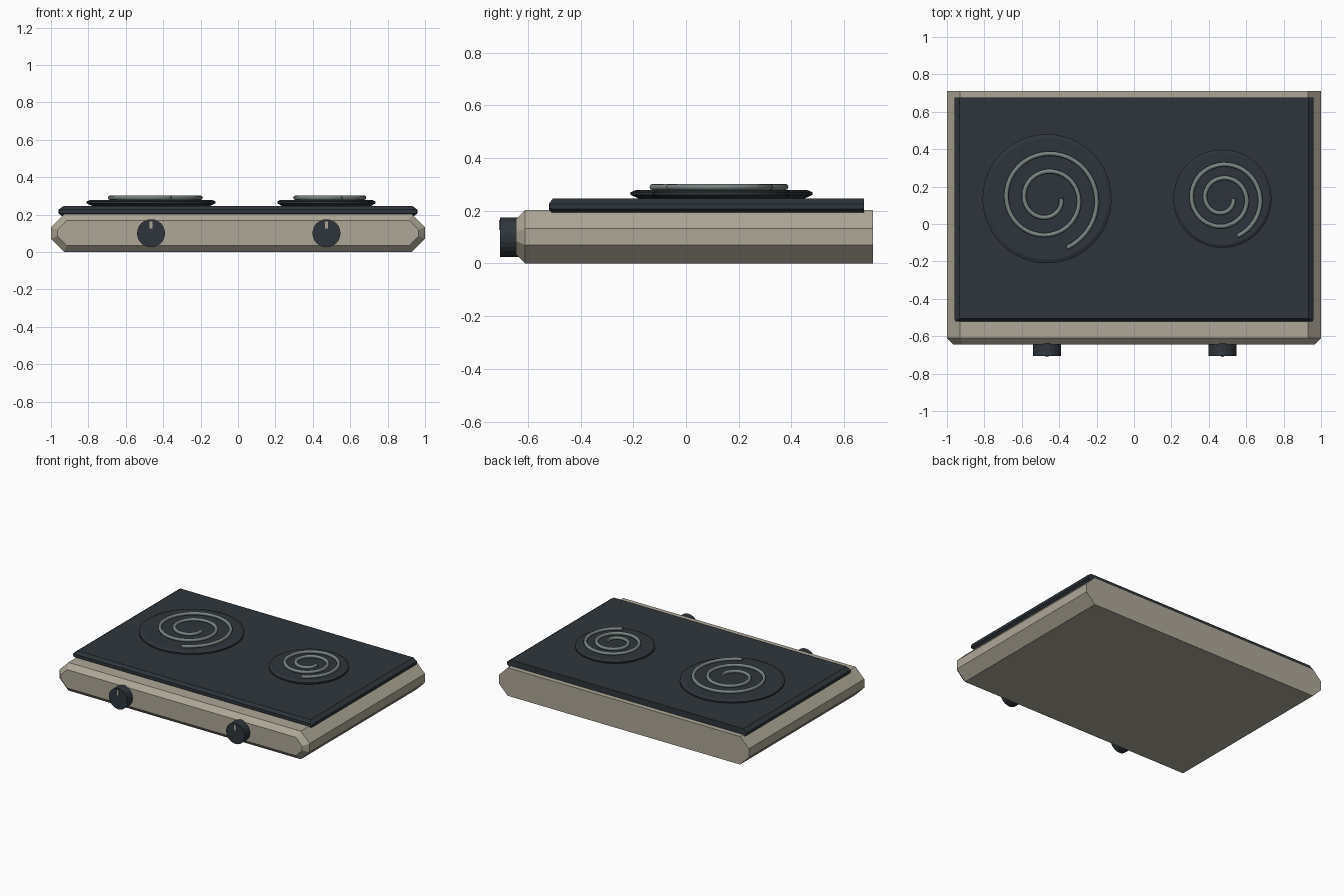
import bpy, bmesh
from math import sin, cos, pi, radians
from mathutils import Matrix

if "Cube" in bpy.data.objects:
    bpy.data.objects.remove(bpy.data.objects["Cube"])


def material(name, rgb):
    m = bpy.data.materials.new(name)
    m.use_nodes = True
    m.diffuse_color = (*rgb, 1)
    m.node_tree.nodes["Principled BSDF"].inputs["Base Color"].default_value = (*rgb, 1)
    return m


BEIGE = material("warm beige enamel", (0.42, 0.39, 0.31))
DARK = material("charcoal", (0.027, 0.036, 0.044))
STEEL = material("coil grey", (0.19, 0.23, 0.22))


def add_object(name, bm, mat):
    bmesh.ops.recalc_face_normals(bm, faces=bm.faces)
    mesh = bpy.data.meshes.new(name)
    bm.to_mesh(mesh)
    bm.free()
    mesh.materials.append(mat)
    ob = bpy.data.objects.new(name, mesh)
    bpy.context.collection.objects.link(ob)
    return ob


def loft(name, rings, mat, closed=False):
    """Skin a list of equal-length point rings and cap both ends."""
    bm = bmesh.new()
    loops = [[bm.verts.new(p) for p in ring] for ring in rings]
    n = len(loops[0])
    for a, b in zip(loops, loops[1:]):
        for i in range(n):
            j = (i + 1) % n
            bm.faces.new((a[i], a[j], b[j], b[i]))
    bm.faces.new(loops[0])
    bm.faces.new(loops[-1])
    return add_object(name, bm, mat)


def octagon(y, half, z0, z1, cx, cz):
    """Chamfered rectangle standing across x at depth y."""
    right = [(half - cx, z0), (half, z0 + cz), (half, z1 - cz), (half - cx, z1)]
    return [(x, y, z) for x, z in right] + [(-x, y, z) for x, z in reversed(right)]


def disc_ring(x, y, z, r, n=48):
    return [(x + r * cos(2 * pi * i / n), y + r * sin(2 * pi * i / n), z) for i in range(n)]


# Housing and cooktop plate: chamfered profiles, bevelled at the front only
loft("housing", [octagon(-0.645, 0.965, 0.035, 0.168, 0.05, 0.05),
                 octagon(-0.61, 1.0, 0, 0.203, 0.07, 0.07),
                 octagon(0.71, 1.0, 0, 0.203, 0.07, 0.07)], BEIGE)
loft("cooktop_plate", [octagon(-0.52, 0.955, 0.205, 0.226, 0.008, 0.006),
                       octagon(-0.505, 0.96, 0.186, 0.246, 0.028, 0.02),
                       octagon(0.675, 0.96, 0.186, 0.246, 0.028, 0.02)], DARK)


def burner(side, x, y, s):
    # Dished disc
    profile = [(0.31, 0.244), (0.345, 0.26), (0.345, 0.27), (0.325, 0.278)]
    loft(side + "_burner_disc", [disc_ring(x, y, z, r * s) for r, z in profile], DARK)
    # Spiral heating coil, winding outward clockwise
    steps, sides, tube = 90, 8, 0.012
    rings = []
    for k in range(steps + 1):
        t = k / steps
        a = -radians(788) * t
        r = (0.075 + 0.208 * t) * s
        ring = []
        for i in range(sides):
            b = 2 * pi * i / sides
            rr = r + tube * cos(b)
            ring.append((x + rr * cos(a), y + rr * sin(a), 0.29 + tube * sin(b)))
        rings.append(ring)
    coil = loft(side + "_burner_coil", rings, STEEL)
    for p in coil.data.polygons:
        p.use_smooth = len(p.vertices) == 4


def knob(side, x):
    # Round control knob facing the front
    bm = bmesh.new()
    bmesh.ops.create_cone(bm, cap_ends=True, segments=24, radius1=0.075, radius2=0.075, depth=0.07,
                          matrix=Matrix.Translation((x, -0.67, 0.1)) @ Matrix.Rotation(pi / 2, 4, 'X'))
    add_object(side + "_knob", bm, DARK)
    # Pointer mark
    bm = bmesh.new()
    bmesh.ops.create_cube(bm, size=1, matrix=Matrix.Translation((x, -0.706, 0.145))
                          @ Matrix.Diagonal((0.014, 0.008, 0.038, 1)))
    add_object(side + "_knob_pointer", bm, BEIGE)


for side, x, s in (("right", -0.465, 1.0), ("left", 0.473, 0.76)):
    burner(side, x, 0.135, s)
    knob(side, x)
